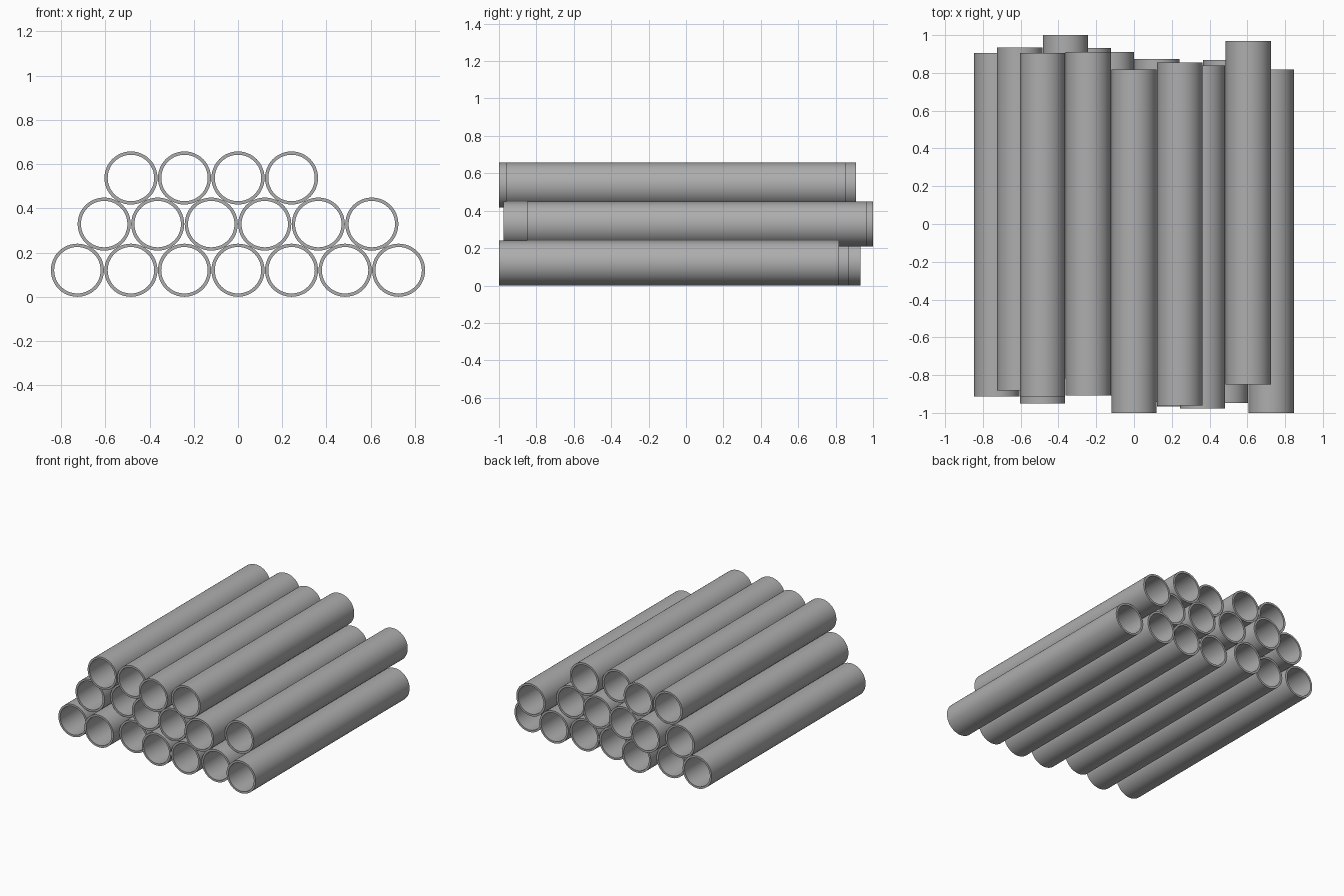
import bpy, bmesh, math

if "Cube" in bpy.data.objects:
    bpy.data.objects.remove(bpy.data.objects["Cube"])

R, WALL, LENGTH, SIDES = 0.12, 0.015, 1.817, 48
PITCH = 0.242
ROW_H = 0.2085

# Dark grey steel
steel = bpy.data.materials.new("dark_grey_steel")
steel.diffuse_color = (0.42, 0.42, 0.42, 1)
steel.use_nodes = True
steel.node_tree.nodes["Principled BSDF"].inputs["Base Color"].default_value = steel.diffuse_color


def pipe(name, x, z, front):
    """Hollow open tube lying along y, starting at y = front."""
    bm = bmesh.new()
    back = front + LENGTH
    section = [(R, front), (R, back), (R - WALL, back), (R - WALL, front)]
    rings = []
    for r, y in section:
        rings.append([bm.verts.new((r * math.cos(2 * math.pi * i / SIDES), y,
                                    r * math.sin(2 * math.pi * i / SIDES)))
                      for i in range(SIDES)])
    for k in range(4):
        a, b = rings[k], rings[(k + 1) % 4]
        for i in range(SIDES):
            j = (i + 1) % SIDES
            bm.faces.new((a[i], b[i], b[j], a[j]))
    bmesh.ops.recalc_face_normals(bm, faces=bm.faces)
    me = bpy.data.meshes.new(name)
    bm.to_mesh(me)
    bm.free()
    me.materials.append(steel)
    ob = bpy.data.objects.new(name, me)
    ob.location = (x, 0, z)
    bpy.context.collection.objects.link(ob)
    bpy.ops.object.select_all(action='DESELECT')
    ob.select_set(True)
    bpy.context.view_layer.objects.active = ob
    bpy.ops.object.shade_smooth_by_angle(angle=math.radians(40))


# Rows of the stack: name, first x in pitches, front end y of each pipe
rows = [
    ("bottom_pipe", -3.0, [-0.912, -0.95, -0.885, -0.964, -0.965, -0.948, -1.0]),
    ("middle_pipe", -2.5, [-0.882, -0.817, -0.907, -0.943, -0.977, -0.849]),
    ("top_pipe", -2.0, [-0.912, -0.907, -1.0, -0.962]),
]
for level, (name, start, fronts) in enumerate(rows):
    for i, front in enumerate(fronts):
        pipe(f"{name}_{i + 1}", (start + i) * PITCH, R + level * ROW_H, front)
